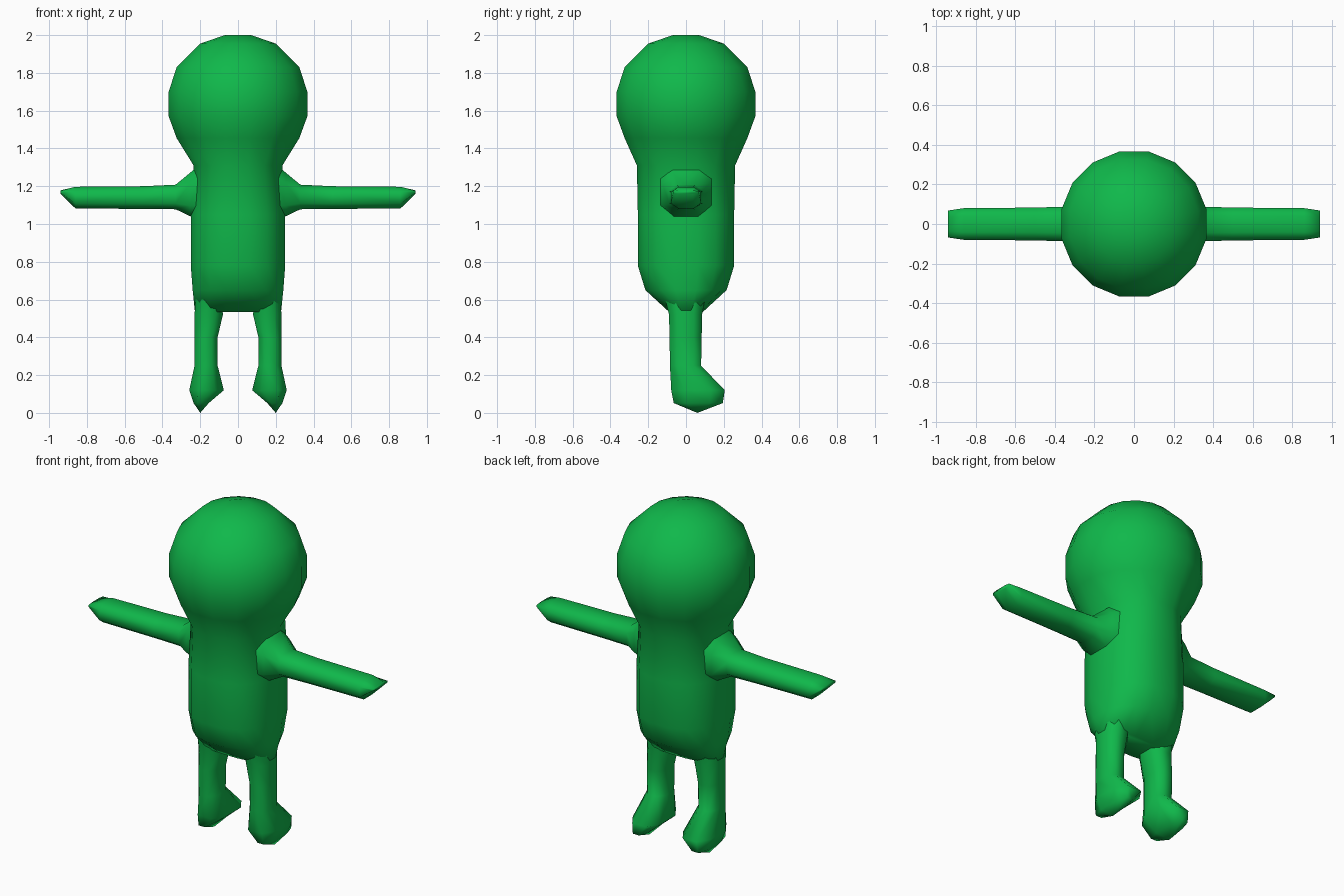
import bpy, bmesh, math
from mathutils import Vector

if "Cube" in bpy.data.objects:
    bpy.data.objects.remove(bpy.data.objects["Cube"])

green = bpy.data.materials.new("leaf_green")
green.diffuse_color = (0.005, 0.48, 0.07, 1)
green.use_nodes = True
green.node_tree.nodes["Principled BSDF"].inputs["Base Color"].default_value = green.diffuse_color


def oval(n, power):
    """Unit outline with flat sides touching -1..1; a power below 1 makes it squarer."""
    pts = []
    for i in range(n):
        a = 2 * math.pi * (i + 0.5) / n
        c, s = math.cos(a), math.sin(a)
        pts.append((math.copysign(abs(c) ** power, c), math.copysign(abs(s) ** power, s)))
    m = max(p[0] for p in pts)
    return [(u / m, v / m) for u, v in pts]


def loft(name, rings, tip=None, cap_start=False, cap_end=False, mirrored=False):
    """Skin a list of rings, optionally closing the end with a tip point or caps."""
    bm = bmesh.new()
    loops = [[bm.verts.new(p) for p in ring] for ring in rings]
    n = len(loops[0])
    for a, b in zip(loops, loops[1:]):
        for i in range(n):
            j = (i + 1) % n
            bm.faces.new((a[i], a[j], b[j], b[i]))
    if cap_start:
        bm.faces.new(loops[0])
    if cap_end:
        bm.faces.new(loops[-1])
    if tip:
        t = bm.verts.new(tip)
        for i in range(n):
            bm.faces.new((loops[-1][i], loops[-1][(i + 1) % n], t))
    bmesh.ops.recalc_face_normals(bm, faces=bm.faces)
    for f in bm.faces:
        f.smooth = True
    me = bpy.data.meshes.new(name)
    bm.to_mesh(me)
    bm.free()
    me.materials.append(green)
    ob = bpy.data.objects.new(name, me)
    bpy.context.collection.objects.link(ob)
    if mirrored:
        ob.modifiers.new("mirror", 'MIRROR').use_mirror_merge = False
    return ob


# head and torso: one continuous skin, (z, half width, half depth, squareness)
profile = [
    (2.00, 0.07, 0.07, 1), (1.955, 0.20, 0.20, 1), (1.83, 0.325, 0.325, 1),
    (1.70, 0.367, 0.367, 1), (1.57, 0.367, 0.367, 1), (1.455, 0.325, 0.325, 1),
    (1.31, 0.235, 0.26, 0.9), (1.05, 0.25, 0.255, 0.85), (0.78, 0.25, 0.255, 0.85),
    (0.65, 0.24, 0.215, 0.85), (0.535, 0.228, 0.09, 0.8),
]
loft("head_and_torso",
     [[(u * rx, v * ry, z) for u, v in oval(16, p)] for z, rx, ry, p in profile],
     cap_start=True, cap_end=True)

# arms: flared shoulder to wedge-shaped hand, (x, low z, high z, half depth)
arm = [(0.20, 1.03, 1.315, 0.14), (0.255, 1.042, 1.27, 0.125), (0.33, 1.078, 1.208, 0.088),
       (0.50, 1.08, 1.20, 0.083), (0.86, 1.082, 1.197, 0.08), (0.94, 1.16, 1.178, 0.068)]
loft("arms",
     [[(x, u * d, (lo + hi) / 2 + v * (hi - lo) / 2) for u, v in oval(8, 0.75)]
      for x, lo, hi, d in arm],
     cap_end=True, mirrored=True)

# legs and feet: (z, inner x, outer x, front y, back y)
leg = [(0.60, 0.085, 0.225, -0.11, 0.10), (0.52, 0.08, 0.23, -0.09, 0.085),
       (0.40, 0.108, 0.23, -0.087, 0.083), (0.25, 0.108, 0.23, -0.085, 0.08),
       (0.12, 0.075, 0.258, -0.078, 0.205), (0.052, 0.155, 0.235, -0.065, 0.195)]
loft("legs_and_feet",
     [[((xi + xo) / 2 + u * (xo - xi) / 2, (yf + yb) / 2 + v * (yb - yf) / 2, z)
       for u, v in oval(8, 0.8)] for z, xi, xo, yf, yb in leg],
     tip=(0.2, 0.06, 0.0), mirrored=True)
